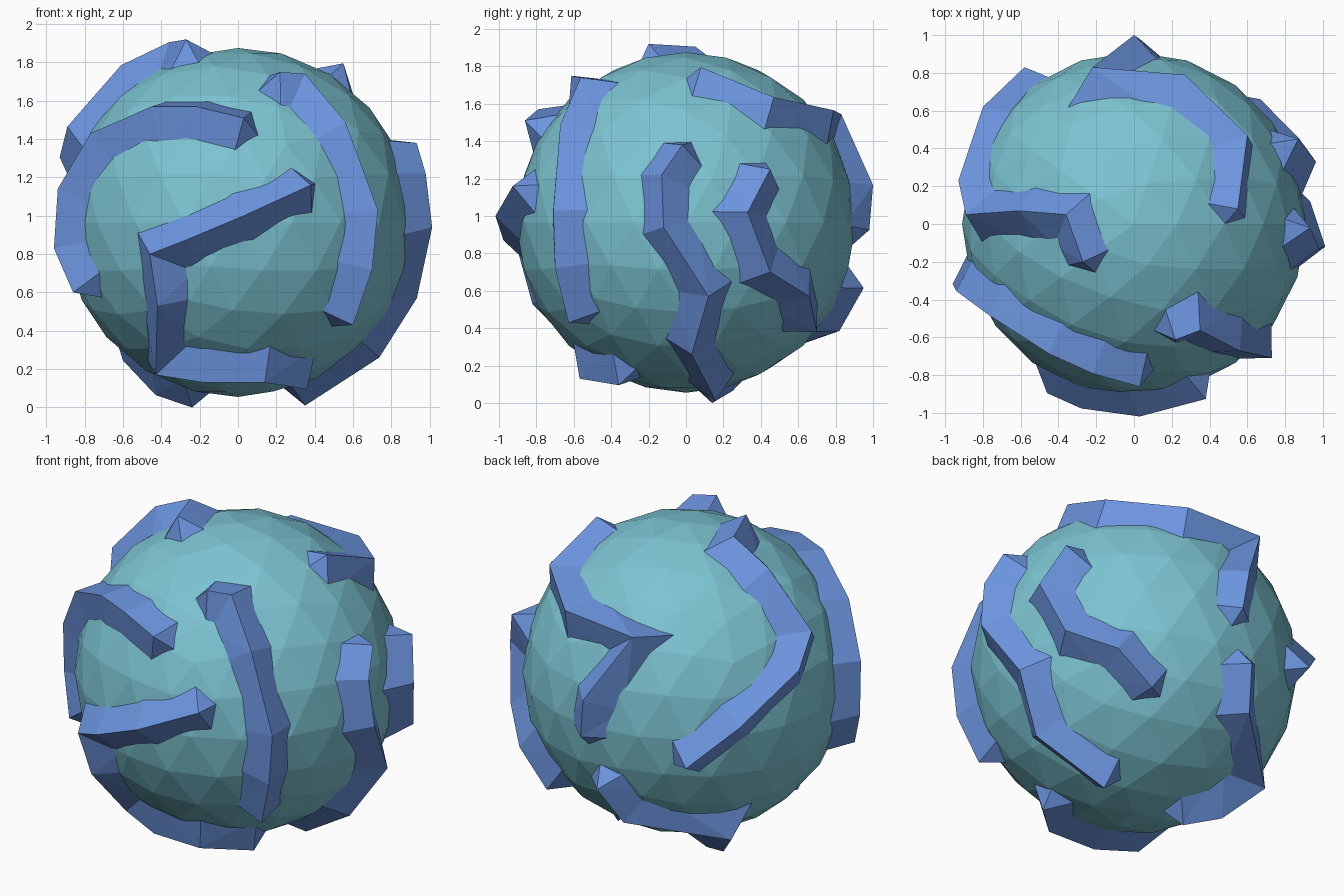
import bpy, bmesh
from math import sqrt
from mathutils import Vector

if "Cube" in bpy.data.objects:
    bpy.data.objects.remove(bpy.data.objects["Cube"])

CENTRE = Vector((0, 0, 0.965))
CORE_R, CREST_R, BASE_R, HALF_W, CAP = 0.91, 1.02, 0.85, 0.165, 0.13


def material(name, rgb):
    m = bpy.data.materials.new(name)
    m.diffuse_color = (*rgb, 1)
    m.use_nodes = True
    m.node_tree.nodes["Principled BSDF"].inputs["Base Color"].default_value = m.diffuse_color
    return m


teal = material("teal", (0.2, 0.55, 0.64))
blue = material("blue", (0.15, 0.3, 0.74))


def front(x, z):
    """Crest point on the front half, seen at (x, z)."""
    z -= CENTRE.z
    return Vector((x, -sqrt(max(0, CREST_R**2 - x * x - z * z)), z))


def right(y, z):
    """Crest point on the right half, seen at (y, z)."""
    z -= CENTRE.z
    return Vector((sqrt(max(0, CREST_R**2 - y * y - z * z)), y, z))


def ridge(name, points):
    """Sharp roof-shaped ridge that follows crest points around the sphere."""
    pts = [Vector(p) for p in points]
    segs = [(b - a).normalized() for a, b in zip(pts, pts[1:])]
    bm = bmesh.new()
    rings = []
    for i, p in enumerate(pts):
        a, b = segs[max(i - 1, 0)], segs[min(i, len(segs) - 1)]
        tangent = (a + b).normalized()
        up = p.normalized()
        side = up.cross(tangent).normalized()
        w = HALF_W * min(1.35, 1 / max(0.1, tangent.dot(a)))
        rings.append([bm.verts.new(v) for v in
                      (p, up * BASE_R + side * w, up * BASE_R - side * w)])
    for r, s in zip(rings, rings[1:]):
        for k in range(3):
            j = (k + 1) % 3
            bm.faces.new((r[k], r[j], s[j], s[k]))
    # pointed end caps
    for r, p, d in ((rings[0], pts[0], -segs[0]), (rings[-1], pts[-1], segs[-1])):
        tip = bm.verts.new((p + d * CAP).normalized() * 0.87)
        for k in range(3):
            bm.faces.new((r[k], r[(k + 1) % 3], tip))
    bmesh.ops.triangulate(bm, faces=bm.faces[:])
    bmesh.ops.recalc_face_normals(bm, faces=bm.faces[:])
    me = bpy.data.meshes.new(name)
    bm.to_mesh(me)
    bm.free()
    me.materials.append(blue)
    ob = bpy.data.objects.new(name, me)
    ob.location = CENTRE
    bpy.context.collection.objects.link(ob)


# faceted core
bpy.ops.mesh.primitive_ico_sphere_add(subdivisions=3, radius=CORE_R, location=CENTRE)
core = bpy.context.object
core.name = "core_sphere"
core.data.materials.append(teal)

# ridges winding over the surface
ridge("upper_front_ridge", [front(0.03, 1.51), front(-0.22, 1.57), front(-0.45, 1.57),
                            front(-0.77, 1.43), front(-0.94, 1.14), front(-0.96, 0.83),
                            front(-0.86, 0.6)])
ridge("front_right_ridge", [front(0.22, 1.75), front(0.35, 1.74), front(0.56, 1.49),
                            front(0.73, 1.03), front(0.7, 0.72), front(0.6, 0.43)])
ridge("front_lower_ridge", [front(0.38, 1.16), front(0.03, 1.0), front(-0.28, 0.87),
                            front(-0.46, 0.8), front(-0.42, 0.53), front(-0.43, 0.17),
                            front(-0.18, 0.13), front(0.14, 0.13), (0.36, -0.36, -0.87)])
ridge("top_left_ridge", [(-0.27, -0.2, 0.955), (-0.36, 0.05, 0.94), (-0.61, 0.07, 0.82),
                         (-0.89, 0.05, 0.5), (-0.93, 0.23, 0.34), (-0.8, 0.62, 0.1),
                         (-0.58, 0.83, -0.13)])
ridge("top_back_ridge", [(0.55, 0.08, 0.83), (0.6, 0.47, 0.67), (0.27, 0.79, 0.6),
                         (-0.22, 0.83, 0.58), (0, 1.0, 0.2), (0.03, 0.98, -0.04)])
ridge("right_ridge", [right(-0.02, 1.38), right(-0.13, 1.22), right(-0.12, 0.94),
                      right(0.12, 0.57), right(0.03, 0.26), (0.35, 0.16, -0.955)])
ridge("right_back_ridge", [right(0.45, 1.25), right(0.33, 1.02), right(0.45, 0.7),
                           right(0.66, 0.57), right(0.7, 0.38)])
ridge("bottom_back_ridge", [(-0.06, 0.95, -0.35), (-0.15, 0.82, -0.58),
                            (-0.6, 0.42, -0.72), (-0.43, 0.25, -0.9),
                            (-0.24, 0.14, -0.965)])
